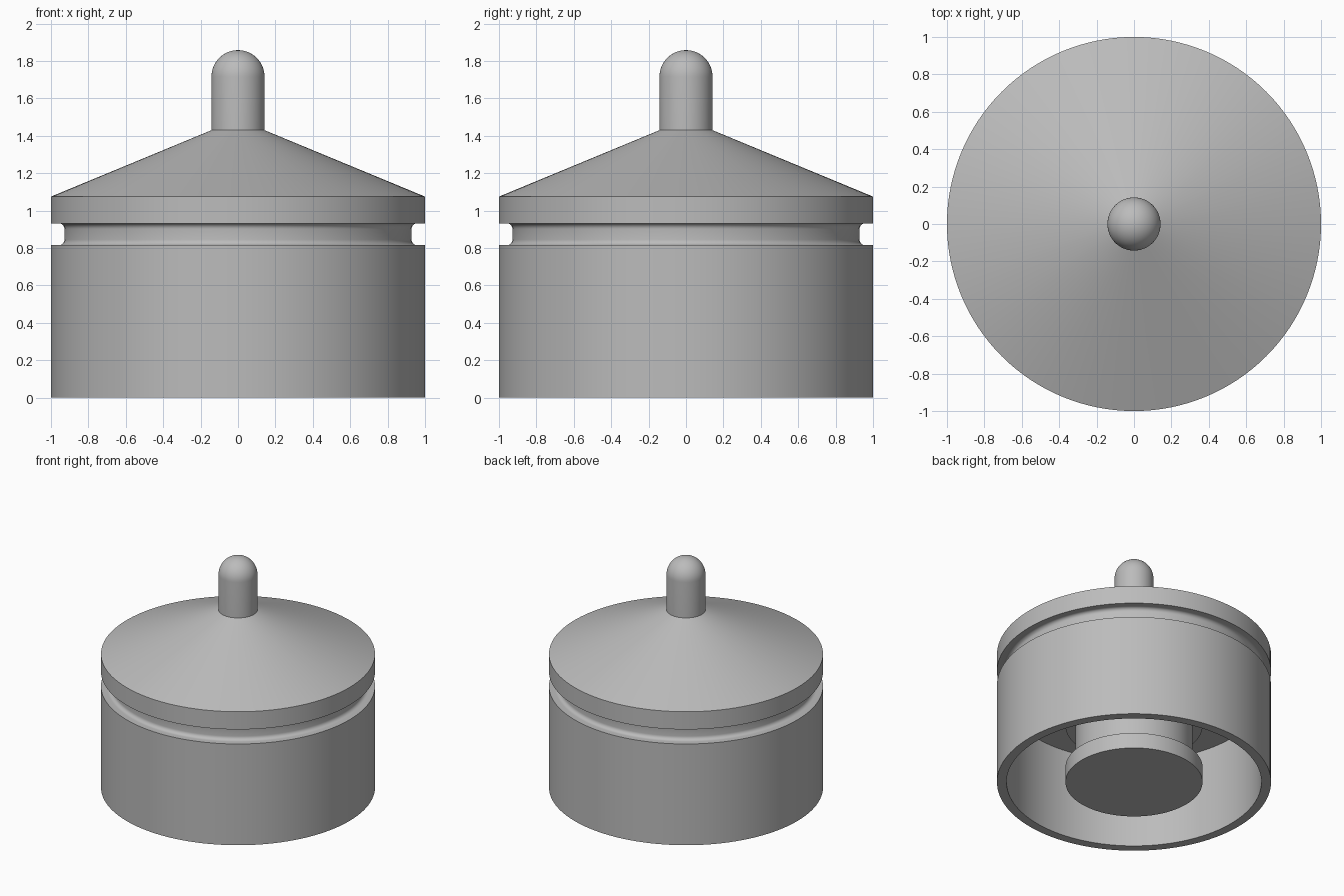
import bpy, math

SEGMENTS = 128

cube = bpy.data.objects.get("Cube")
if cube:
    bpy.data.objects.remove(cube, do_unlink=True)

# Single grey metal
metal = bpy.data.materials.new("grey metal")
metal.use_nodes = True
GREY = (0.5, 0.5, 0.5, 1)
metal.diffuse_color = GREY
metal.node_tree.nodes["Principled BSDF"].inputs["Base Color"].default_value = GREY


def arc(cx, cz, r, start, end, steps):
    """Points (radius, height) along a circular arc, angles in degrees."""
    angles = [math.radians(start + (end - start) * i / steps) for i in range(steps + 1)]
    return [(cx + r * math.cos(a), cz + r * math.sin(a)) for a in angles]


def lathe(name, profile):
    """Revolve a profile running from the lower axis point, outwards and up, to the top one."""
    verts, rings, faces = [], [], []
    for r, z in profile:
        count = 1 if r < 1e-5 else SEGMENTS
        rings.append([len(verts) + i for i in range(count)])
        for i in range(count):
            a = 2 * math.pi * i / SEGMENTS
            verts.append((r * math.cos(a), r * math.sin(a), z))
    for low, high in zip(rings, rings[1:]):
        for i in range(SEGMENTS):
            j = (i + 1) % SEGMENTS
            corners = [low[i % len(low)], low[j % len(low)],
                       high[j % len(high)], high[i % len(high)]]
            faces.append(list(dict.fromkeys(corners)))
    mesh = bpy.data.meshes.new(name)
    mesh.from_pydata(verts, [], faces)
    mesh.materials.append(metal)
    obj = bpy.data.objects.new(name, mesh)
    bpy.context.collection.objects.link(obj)
    bpy.ops.object.select_all(action="DESELECT")
    obj.select_set(True)
    bpy.context.view_layer.objects.active = obj
    bpy.ops.object.shade_smooth_by_angle(angle=math.radians(20))
    return obj


# Hollow body: skirt, rounded ring groove, conical crown
GROOVE_LOW, GROOVE_HIGH, GROOVE_R, FILLET = 0.815, 0.932, 0.928, 0.03
groove = (arc(GROOVE_R + FILLET, GROOVE_LOW + FILLET, FILLET, 270, 180, 6)
          + arc(GROOVE_R + FILLET, GROOVE_HIGH - FILLET, FILLET, 180, 90, 6))
lathe("body", [(0, 0.717), (0.93, 0.717), (0.93, 0), (1, 0), (1, GROOVE_LOW)]
      + groove + [(1, GROOVE_HIGH), (1, 1.075), (0.142, 1.43), (0, 1.43)])

# Inner core with a waist between two collars
lathe("inner_core", [(0, 0), (0.5, 0), (0.5, 0.126), (0.428, 0.126),
                     (0.428, 0.472), (0.5, 0.472), (0.5, 0.73), (0, 0.73)])

# Round-nosed pin on the crown
TIP_R, TIP_TOP = 0.142, 1.858
dome = arc(0, TIP_TOP - TIP_R, TIP_R, 0, 90, 16)
lathe("top_pin", [(0, 1.42), (TIP_R, 1.42)] + dome)
